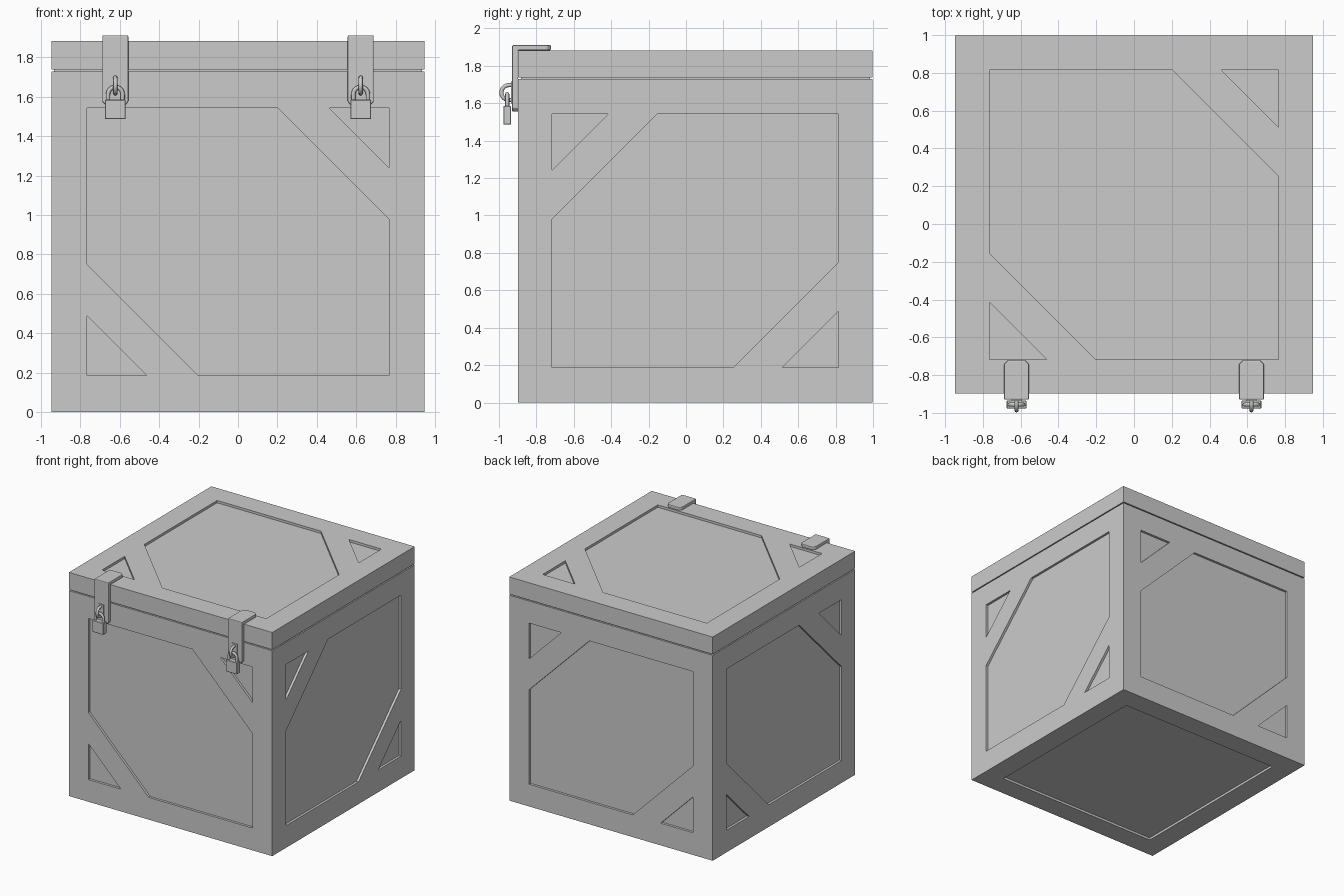
import bpy, bmesh
from math import sin, cos, pi, radians

if "Cube" in bpy.data.objects:
    bpy.data.objects.remove(bpy.data.objects["Cube"])

XH, Y0, Y1, TOP = 0.947, -0.897, 0.998, 1.883
SEAM0, SEAM1 = 1.729, 1.738
DEPTH = 0.02


def prisms(name, polys, axis, a, b):
    """One object of flat outlines extruded from a to b along an axis."""
    place = {'x': lambda u, v, t: (t, u, v),
             'y': lambda u, v, t: (u, t, v),
             'z': lambda u, v, t: (u, v, t)}[axis]
    bm = bmesh.new()
    for pts in polys:
        lo = [bm.verts.new(place(u, v, a)) for u, v in pts]
        hi = [bm.verts.new(place(u, v, b)) for u, v in pts]
        bm.faces.new(lo)
        bm.faces.new(hi)
        for i in range(len(pts)):
            j = (i + 1) % len(pts)
            bm.faces.new((lo[i], lo[j], hi[j], hi[i]))
    bmesh.ops.recalc_face_normals(bm, faces=bm.faces)
    me = bpy.data.meshes.new(name)
    bm.to_mesh(me)
    bm.free()
    ob = bpy.data.objects.new(name, me)
    bpy.context.collection.objects.link(ob)
    return ob


def activate(ob):
    bpy.ops.object.select_all(action='DESELECT')
    ob.select_set(True)
    bpy.context.view_layer.objects.active = ob


def box(name, x0, x1, y0, y1, z0, z1):
    return prisms(name, [[(x0, y0), (x1, y0), (x1, y1), (x0, y1)]], 'z', z0, z1)


def carve(ob, cutter):
    m = ob.modifiers.new("carve", 'BOOLEAN')
    m.operation, m.solver, m.object = 'DIFFERENCE', 'EXACT', cutter
    activate(ob)
    bpy.ops.object.modifier_apply(modifier=m.name)
    bpy.data.objects.remove(cutter)


def bevel(ob, width, segments):
    m = ob.modifiers.new("bevel", 'BEVEL')
    m.width, m.segments, m.limit_method = width, segments, 'ANGLE'
    activate(ob)
    bpy.ops.object.modifier_apply(modifier=m.name)


def panel(u0, u1, v0, v1):
    """Hexagon with two cut corners, and a triangle in each of them."""
    s = 1 if u1 > u0 else -1
    c, t = 0.563, 0.302
    return [[(u0, v0 + c), (u0 + s * c, v0), (u1, v0), (u1, v1 - c), (u1 - s * c, v1), (u0, v1)],
            [(u0, v0), (u0 + s * t, v0), (u0, v0 + t)],
            [(u1, v1), (u1 - s * t, v1), (u1, v1 - t)]]


# Crate body with recessed panels on four sides and underneath
PX, PY0, PY1, PZ0, PZ1 = 0.765, -0.717, 0.815, 0.187, 1.543
body = box("crate_body", -XH, XH, Y0, Y1, 0, SEAM0)
fb, side = panel(-PX, PX, PZ0, PZ1), panel(PY1, PY0, PZ0, PZ1)
carve(body, prisms("cut", fb, 'y', Y0 - 0.1, Y0 + DEPTH))
carve(body, prisms("cut", fb, 'y', Y1 - DEPTH, Y1 + 0.1))
carve(body, prisms("cut", side, 'x', -XH - 0.1, -XH + DEPTH))
carve(body, prisms("cut", side, 'x', XH - DEPTH, XH + 0.1))
carve(body, box("cut", -PX, PX, PY0, PY1, -0.1, DEPTH))

# Lid with recessed top, and the core seen in the seam
lid = box("crate_lid", -XH, XH, Y0, Y1, SEAM1, TOP)
carve(lid, prisms("cut", panel(-PX, PX, PY0, PY1), 'z', TOP - DEPTH, TOP + 0.1))
g = 0.015
box("seam_core", -XH + g, XH - g, Y0 + g, Y1 - g, SEAM0 - 0.02, SEAM1 + 0.02)


def tube(name, pts, r):
    cu = bpy.data.curves.new(name, 'CURVE')
    cu.dimensions = '3D'
    cu.bevel_depth, cu.bevel_resolution, cu.use_fill_caps = r, 2, True
    sp = cu.splines.new('POLY')
    sp.points.add(len(pts) - 1)
    for p, co in zip(sp.points, pts):
        p.co = (*co, 1)
    ob = bpy.data.objects.new(name, cu)
    bpy.context.collection.objects.link(ob)
    activate(ob)
    bpy.ops.object.convert(target='MESH')
    bpy.ops.object.shade_smooth_by_angle(angle=radians(50))


def latch(x, tag):
    # Bent strap over the lid edge, with clipped end corners
    w, yo, zt = 0.066, -0.93, 1.911
    prof = [(Y0, 1.555), (Y0, TOP), (-0.722, TOP), (-0.722, zt), (yo, zt), (yo, 1.555)]
    strap = prisms("latch_strap_" + tag, [prof], 'x', x - w, x + w)
    bm = bmesh.new()
    bm.from_mesh(strap.data)
    ends = []
    for e in bm.edges:
        a, b = (v.co for v in e.verts)
        if abs(a.x - b.x) < 1e-4 and (min(a.y, b.y) > -0.73 or max(a.z, b.z) < 1.56):
            ends.append(e)
    bmesh.ops.bevel(bm, geom=ends, offset=0.02, segments=1, affect='EDGES')
    bm.to_mesh(strap.data)
    bm.free()
    bevel(strap, 0.006, 2)

    # Staple: backing plate and loop
    box("staple_plate_" + tag, x - 0.026, x + 0.026, yo - 0.006, yo + 0.002, 1.60, 1.716)
    arc = [pi * i / 12 for i in range(13)]
    tube("staple_loop_" + tag,
         [(x, yo + 0.005, 1.697)] +
         [(x, yo - 0.017 - 0.04 * sin(t), 1.657 + 0.04 * cos(t)) for t in arc] +
         [(x, yo + 0.005, 1.617)], 0.011)

    # Padlock body and shackle
    yc = -0.956
    lock = box("padlock_body_" + tag, x - 0.052, x + 0.052, yc - 0.021, yc + 0.021, 1.486, 1.585)
    bevel(lock, 0.003, 1)
    tube("padlock_shackle_" + tag,
         [(x + 0.037, yc, 1.57)] +
         [(x + 0.037 * cos(t), yc, 1.612 + 0.037 * sin(t)) for t in arc] +
         [(x - 0.037, yc, 1.57)], 0.011)


latch(-0.622, "left")
latch(0.622, "right")
